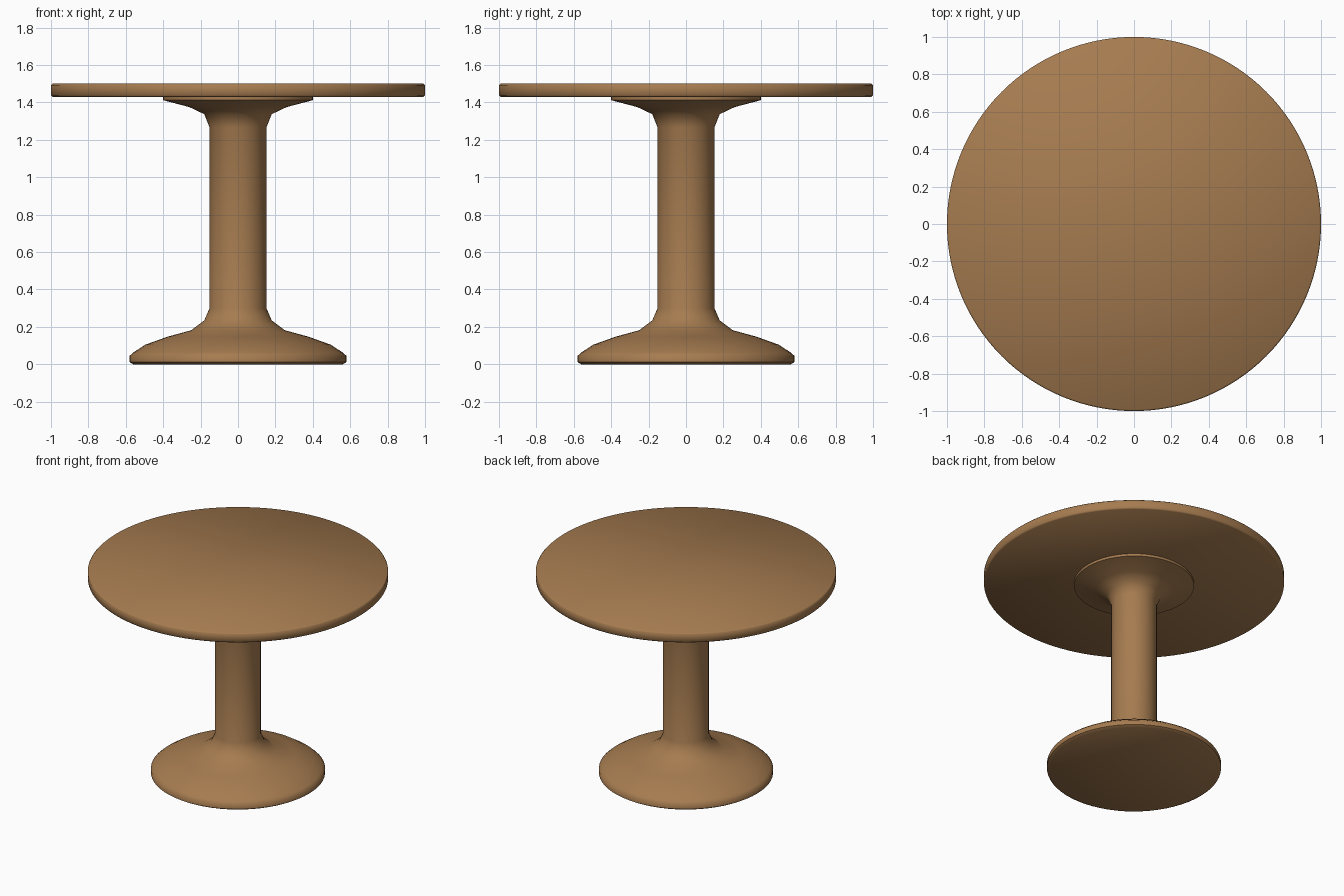
import bpy, bmesh, math

cube = bpy.data.objects.get("Cube")
if cube:
    bpy.data.objects.remove(cube, do_unlink=True)

# One wood colour for the whole table
WOOD = (0.38, 0.20, 0.08, 1.0)
wood = bpy.data.materials.new("warm_wood")
wood.use_nodes = True
wood.diffuse_color = WOOD
shader = next(n for n in wood.node_tree.nodes if n.type == 'BSDF_PRINCIPLED')
shader.inputs["Base Color"].default_value = WOOD
shader.inputs["Roughness"].default_value = 0.6


def lathe(name, profile, segments):
    """Turn a (radius, height) profile into a closed solid around z."""
    bm = bmesh.new()
    rings = []
    for radius, height in profile:
        ring = []
        for i in range(segments):
            a = math.tau * i / segments
            ring.append(bm.verts.new((radius * math.cos(a), radius * math.sin(a), height)))
        rings.append(ring)
    for low, high in zip(rings, rings[1:]):
        for i in range(segments):
            j = (i + 1) % segments
            bm.faces.new((low[i], low[j], high[j], high[i]))
    bm.faces.new(rings[0][::-1])
    bm.faces.new(rings[-1])
    mesh = bpy.data.meshes.new(name)
    bm.to_mesh(mesh)
    bm.free()
    mesh.materials.append(wood)
    obj = bpy.data.objects.new(name, mesh)
    bpy.context.collection.objects.link(obj)
    bpy.ops.object.select_all(action='DESELECT')
    obj.select_set(True)
    bpy.context.view_layer.objects.active = obj
    bpy.ops.object.shade_smooth_by_angle(angle=math.radians(50))
    return obj


# Turned pedestal: domed foot, straight column, flared support
lathe("pedestal", [
    (0.56, 0.0), (0.58, 0.012), (0.58, 0.045), (0.56, 0.063), (0.495, 0.105),
    (0.375, 0.148), (0.25, 0.182), (0.18, 0.235), (0.152, 0.30),
    (0.152, 1.267), (0.18, 1.337), (0.26, 1.375), (0.40, 1.412), (0.40, 1.435),
], 64)

# Round top with softly eased edges
lathe("table_top", [
    (0.992, 1.43), (1.0, 1.438), (1.0, 1.492), (0.992, 1.50),
], 128)
